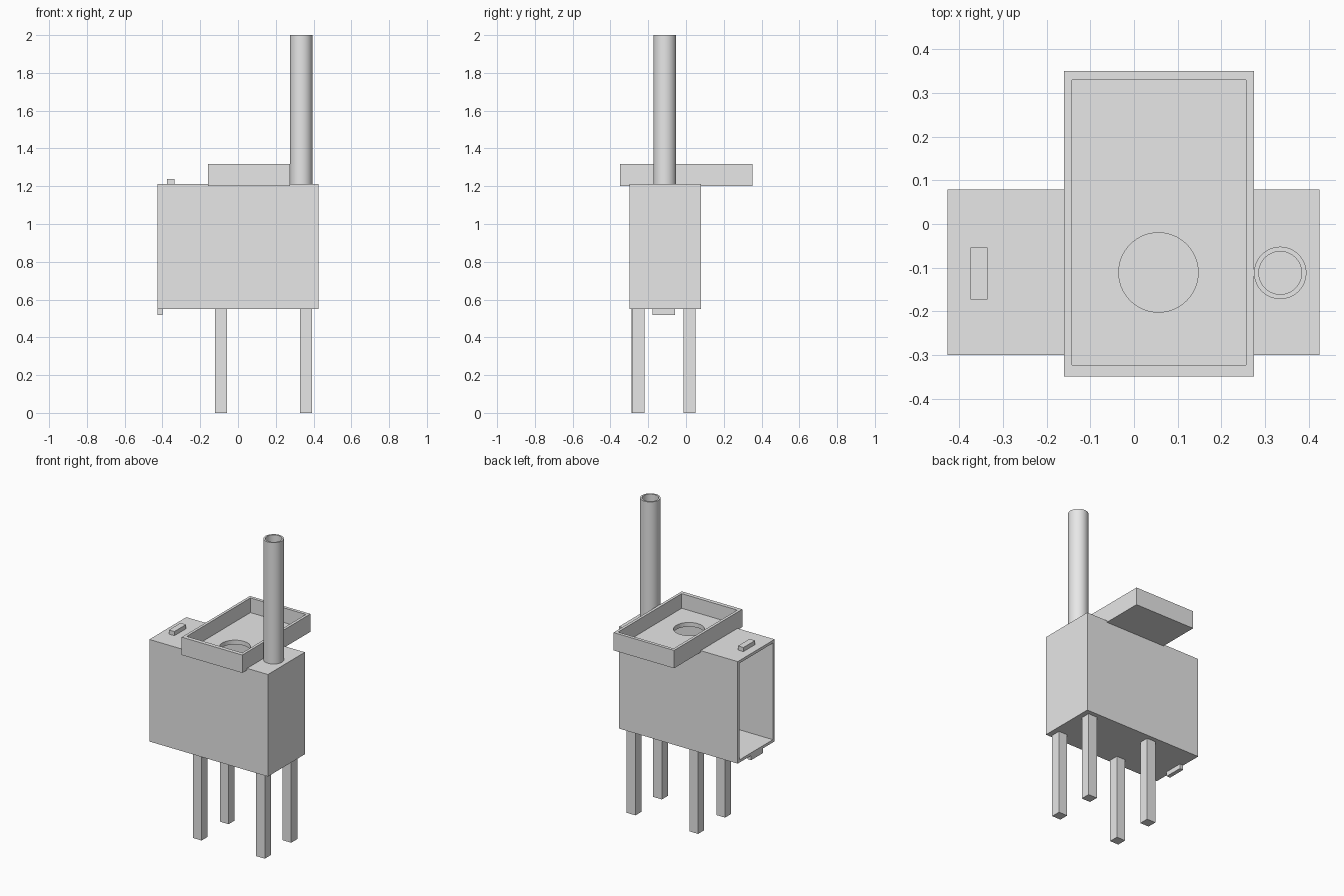
import bpy
import math

old = bpy.data.objects.get("Cube")
if old:
    bpy.data.objects.remove(old, do_unlink=True)

GREY = (0.8, 0.8, 0.8, 1)
metal = bpy.data.materials.new("grey_metal")
metal.use_nodes = True
metal.diffuse_color = GREY
metal.node_tree.nodes["Principled BSDF"].inputs["Base Color"].default_value = GREY


def finish(name):
    ob = bpy.context.object
    ob.name = name
    bpy.ops.object.transform_apply(location=False, rotation=False, scale=True)
    ob.data.materials.append(metal)
    return ob


def box(name, x, y, z):
    """Box from (min, max) pairs."""
    mid = [sum(p) / 2 for p in (x, y, z)]
    bpy.ops.mesh.primitive_cube_add(size=1, location=mid)
    bpy.context.object.scale = [p[1] - p[0] for p in (x, y, z)]
    return finish(name)


def cylinder(name, centre, radius, z):
    bpy.ops.mesh.primitive_cylinder_add(
        vertices=64, radius=radius, depth=z[1] - z[0],
        location=(*centre, sum(z) / 2))
    return finish(name)


def cut(target, cutter):
    """Subtract the cutter and remove it."""
    mod = target.modifiers.new("cut", "BOOLEAN")
    mod.operation = "DIFFERENCE"
    mod.solver = "EXACT"
    mod.object = cutter
    cutter.hide_render = True
    bpy.context.view_layer.objects.active = target
    bpy.ops.object.modifier_apply(modifier=mod.name)
    bpy.data.objects.remove(cutter, do_unlink=True)


WALL = 0.018
X, Y, Z = (-0.427, 0.425), (-0.30, 0.079), (0.549, 1.212)
PIPE, HOB = (0.335, -0.112), (0.056, -0.111)
PIPE_BORE, HOB_RADIUS = 0.049, 0.091

# Firebox: hollow, open at the loading end, with flue and hob holes
firebox = box("firebox", X, Y, Z)
cut(firebox, box("cavity", (X[0] - 0.1, X[1] - WALL),
                 (Y[0] + WALL, Y[1] - WALL), (Z[0] + WALL, Z[1] - WALL)))
cut(firebox, cylinder("flue_hole", PIPE, PIPE_BORE, (1.1, 1.3)))
cut(firebox, cylinder("hob_hole", HOB, HOB_RADIUS, (1.1, 1.3)))

# Cooking tray with raised rim
TX, TY, TZ = (-0.16, 0.275), (-0.349, 0.351), (1.201, 1.317)
tray = box("cooking_tray", TX, TY, TZ)
cut(tray, box("tray_cavity", (TX[0] + WALL, TX[1] - WALL),
              (TY[0] + 0.026, TY[1] - 0.021), (TZ[0] + 0.021, 1.5)))
cut(tray, cylinder("tray_hole", HOB, HOB_RADIUS, (1.1, 1.3)))

# Chimney tube
chimney = cylinder("chimney", PIPE, 0.06, (1.212, 2.0))
cut(chimney, cylinder("chimney_bore", PIPE, PIPE_BORE, (1.1, 2.1)))
bpy.ops.object.select_all(action="DESELECT")
chimney.select_set(True)
bpy.context.view_layer.objects.active = chimney
bpy.ops.object.shade_smooth_by_angle(angle=math.radians(30))

# Four square legs
for end, x in (("right", -0.122), ("left", 0.328)):
    front_y = -0.289 if end == "right" else -0.283
    for side, y in (("front", front_y), ("back", -0.012)):
        box(f"{side}_{end}_leg", (x, x + 0.063), (y, y + 0.062), (0, Z[0]))

# Door catches above and below the opening
box("top_catch", (-0.375, -0.336), (-0.173, -0.054), (Z[1], 1.239))
box("bottom_catch", (X[0], -0.401), (-0.178, -0.058), (0.519, Z[0]))
